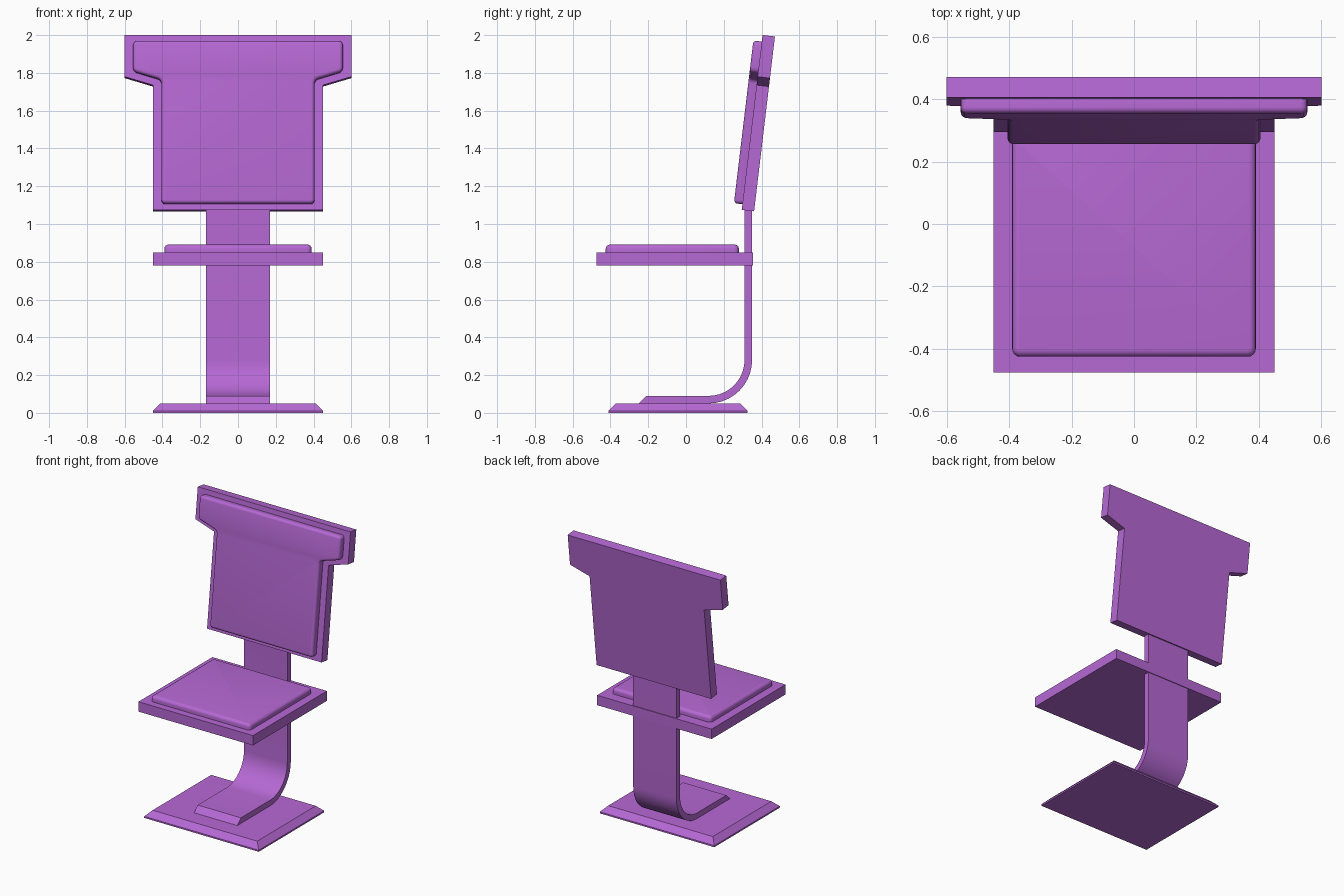
import bpy, bmesh, math
from mathutils import Matrix, Vector

cube = bpy.data.objects.get("Cube")
if cube:
    bpy.data.objects.remove(cube)

purple = bpy.data.materials.new("purple")
purple.use_nodes = True
COLOUR = (0.47, 0.14, 0.66, 1)
purple.diffuse_color = COLOUR
purple.node_tree.nodes["Principled BSDF"].inputs["Base Color"].default_value = COLOUR


def prism(name, outline, depth, frame, corner=0, rim=0, chamfer=0):
    """Extrude a local XY outline along +Z, soften corners and top rim, then place it."""
    bm = bmesh.new()
    base = bm.faces.new([bm.verts.new((x, y, 0)) for x, y in outline])
    top = bmesh.ops.extrude_face_region(bm, geom=[base])["geom"]
    bmesh.ops.translate(bm, vec=(0, 0, depth),
                        verts=[v for v in top if isinstance(v, bmesh.types.BMVert)])
    bmesh.ops.recalc_face_normals(bm, faces=bm.faces[:])
    if corner:
        edges = [e for e in bm.edges if abs(e.verts[0].co.z - e.verts[1].co.z) > depth / 2]
        bmesh.ops.bevel(bm, geom=edges, offset=corner, segments=4, profile=0.5, affect='EDGES')
    size = rim or chamfer
    if size:
        edges = [e for e in bm.edges if all(v.co.z > depth * 0.99 for v in e.verts)]
        bmesh.ops.bevel(bm, geom=edges, offset=size, segments=4 if rim else 1,
                        profile=0.5, affect='EDGES')
    bm.transform(frame)
    bmesh.ops.recalc_face_normals(bm, faces=bm.faces[:])
    mesh = bpy.data.meshes.new(name)
    bm.to_mesh(mesh)
    bm.free()
    mesh.materials.append(purple)
    obj = bpy.data.objects.new(name, mesh)
    bpy.context.collection.objects.link(obj)
    bpy.ops.object.select_all(action='DESELECT')
    obj.select_set(True)
    bpy.context.view_layer.objects.active = obj
    bpy.ops.object.shade_smooth_by_angle(angle=math.radians(35))
    return obj


def rect(half_x, y0, y1):
    return [(-half_x, y0), (half_x, y0), (half_x, y1), (-half_x, y1)]


def mirrored(half):
    return half + [(-x, y) for x, y in reversed(half)]


def lift(z):
    return Matrix.Translation((0, 0, z))


# Floor plate with sloped edges
prism("floor_plate", rect(0.45, -0.41, 0.325), 0.05, lift(0), chamfer=0.039)

# Bent support strip, swept as a side profile
def arc(radius):
    steps = 10
    return [(0.12 + radius * math.sin(a), 0.28 - radius * math.cos(a))
            for a in (math.pi / 2 * i / steps for i in range(steps + 1))]

strip = ([(-0.25, 0.05)] + arc(0.23) + [(0.35, 1.15), (0.31, 1.15)]
         + arc(0.19)[::-1] + [(-0.21, 0.09)])
side_frame = Matrix(((0, 0, 1, -0.17), (1, 0, 0, 0), (0, 1, 0, 0), (0, 0, 0, 1)))
prism("support_strip", strip, 0.34, side_frame)

# Seat board and its pad
prism("seat_board", rect(0.45, -0.475, 0.355), 0.07, lift(0.78))
prism("seat_pad", rect(0.39, -0.425, 0.28), 0.042, lift(0.849), corner=0.025, rim=0.022)

# Leaning backrest: local X across, Y up the panel, Z towards the sitter
lean = math.radians(6.8)
s, c = math.sin(lean), math.cos(lean)
back_frame = Matrix(((1, 0, 0, 0), (0, s, -c, 0.295), (0, c, s, 1.075), (0, 0, 0, 1)))

panel = mirrored([(0.45, 0), (0.45, 0.665), (0.6, 0.71), (0.6, 0.932)])
prism("back_panel", panel, 0.066, back_frame @ lift(-0.066))

pad = mirrored([(0.405, 0.03), (0.405, 0.69), (0.555, 0.735), (0.555, 0.897)])
prism("back_pad", pad, 0.046, back_frame @ lift(-0.001), corner=0.02, rim=0.018)
